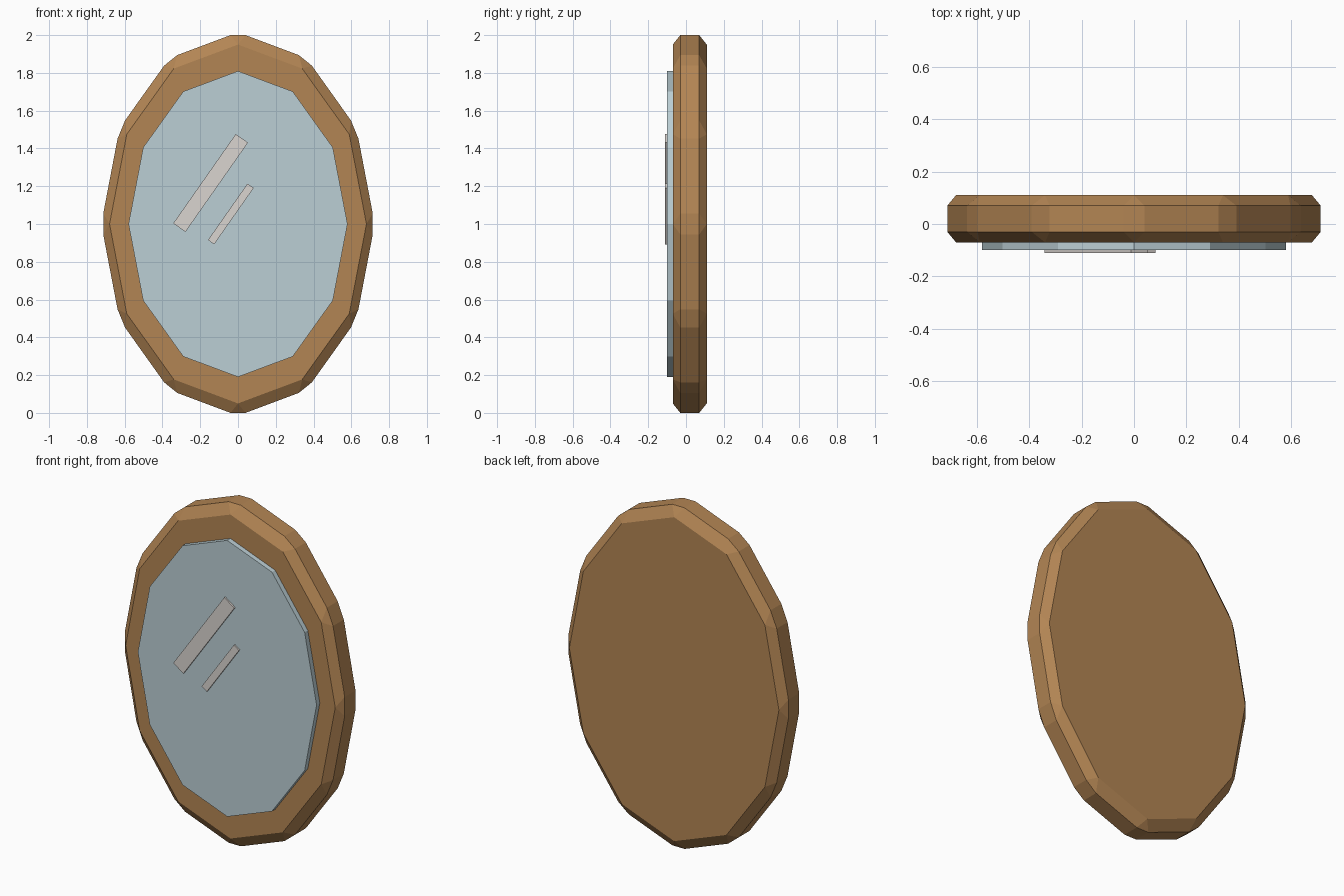
import bpy, bmesh, math
from mathutils import Matrix

if "Cube" in bpy.data.objects:
    bpy.data.objects.remove(bpy.data.objects["Cube"])

SIDES = 12


def material(name, rgb):
    m = bpy.data.materials.new(name)
    m.diffuse_color = (*rgb, 1)
    m.use_nodes = True
    m.node_tree.nodes["Principled BSDF"].inputs["Base Color"].default_value = m.diffuse_color
    return m


def finish(name, bm, mat):
    bmesh.ops.recalc_face_normals(bm, faces=bm.faces)
    me = bpy.data.meshes.new(name)
    bm.to_mesh(me)
    bm.free()
    me.materials.append(mat)
    ob = bpy.data.objects.new(name, me)
    bpy.context.collection.objects.link(ob)
    return ob


def oval(rx, rz):
    """Corners of an upright 12-sided oval centred at z = 1."""
    return [(rx * math.sin(2 * math.pi * i / SIDES),
             1 + rz * math.cos(2 * math.pi * i / SIDES)) for i in range(SIDES)]


def ring(bm, pts, y):
    return [bm.verts.new((x, y, z)) for x, z in pts]


wood = material("wood", (0.45, 0.235, 0.088))
glass = material("glass", (0.50, 0.62, 0.66))
shine = material("shine", (0.70, 0.66, 0.63))

# Frame: oval slab with chamfered rims and clipped corners
cap = oval(0.68, 0.95)
corners = oval(0.724, 1.015)
CUT = 0.11
rim = []
for i, (x, z) in enumerate(corners):
    for nx, nz in (corners[i - 1], corners[(i + 1) % SIDES]):
        rim.append((x + CUT * (nx - x), z + CUT * (nz - z)))

bm = bmesh.new()
sides = []
for cap_y, rim_y in ((-0.07, -0.03), (0.11, 0.07)):
    c, r = ring(bm, cap, cap_y), ring(bm, rim, rim_y)
    bm.faces.new(c)
    for i in range(SIDES):
        j = (i + 1) % SIDES
        bm.faces.new((c[i], r[2 * i], r[2 * i + 1]))
        bm.faces.new((c[i], r[2 * i + 1], r[2 * j], c[j]))
    sides.append(r)
front, back = sides
for i in range(2 * SIDES):
    j = (i + 1) % (2 * SIDES)
    bm.faces.new((front[i], front[j], back[j], back[i]))
finish("mirror_frame", bm, wood)

# Glass: thin oval plate standing proud of the frame
bm = bmesh.new()
pts = oval(0.58, 0.81)
f, b = ring(bm, pts, -0.10), ring(bm, pts, -0.06)
bm.faces.new(f)
bm.faces.new(b)
for i in range(SIDES):
    j = (i + 1) % SIDES
    bm.faces.new((f[i], f[j], b[j], b[i]))
finish("mirror_glass", bm, glass)

# Slanted shine strips on the glass
for name, x, z, length, width in (("large_shine_strip", -0.145, 1.217, 0.577, 0.079),
                                  ("small_shine_strip", -0.038, 1.053, 0.364, 0.04)):
    bm = bmesh.new()
    bmesh.ops.create_cube(bm, size=1, matrix=Matrix.Translation((x, -0.1, z))
                          @ Matrix.Rotation(math.radians(-55), 4, 'Y')
                          @ Matrix.Diagonal((length, 0.02, width, 1)))
    finish(name, bm, shine)
